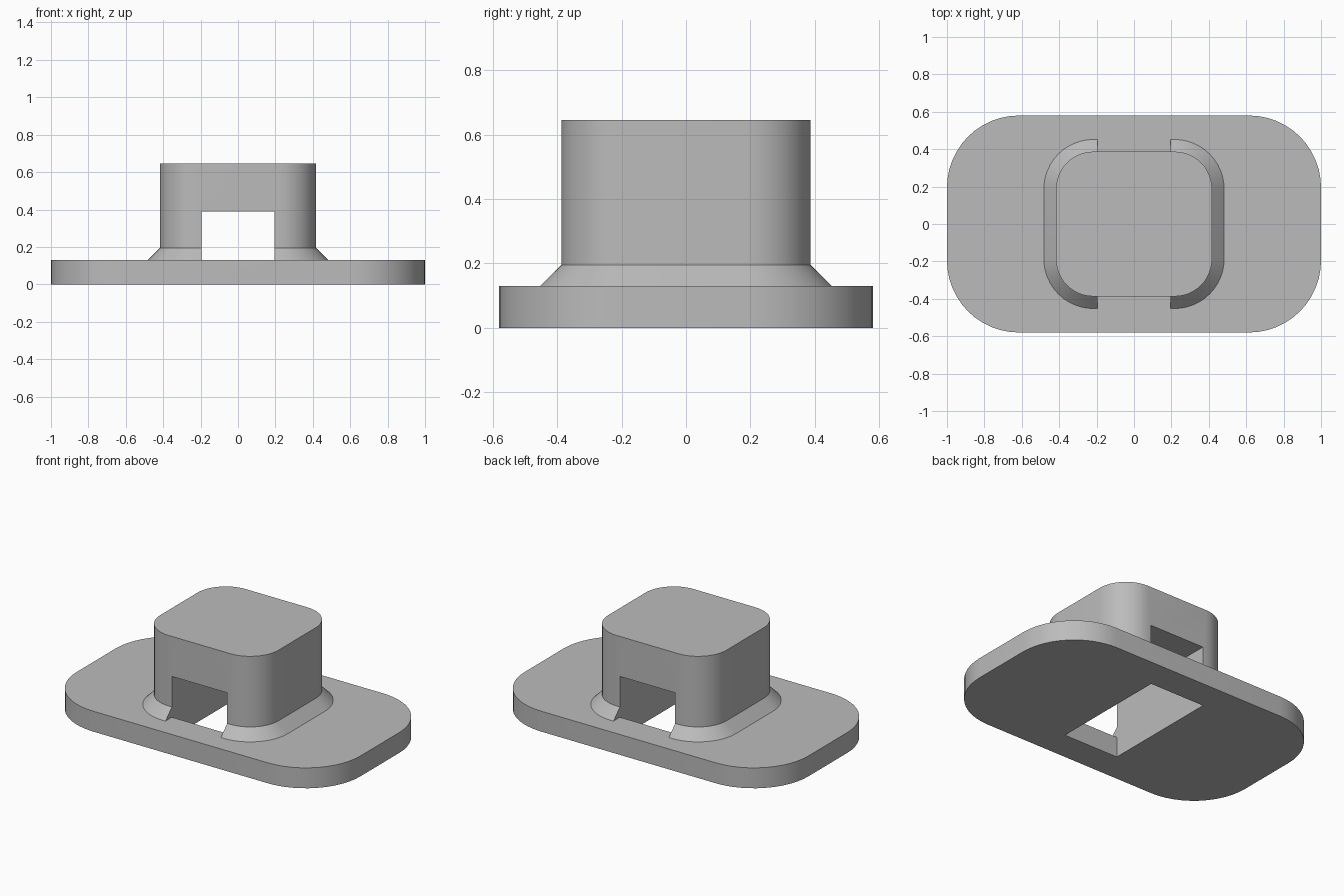
import bpy, bmesh
from math import sin, cos, pi, radians

default = bpy.data.objects.get("Cube")
if default:
    bpy.data.objects.remove(default, do_unlink=True)

STEPS = 12                      # segments per rounded corner
PLATE_TOP = 0.13
COLLAR_TOP = 0.195
TOWER_TOP = 0.645
SLOT_TOP = 0.39
SLOT_HALF = 0.195
TOWER_HALF_Y = 0.387

grey = bpy.data.materials.new("plain grey")
grey.use_nodes = True
colour = (0.5, 0.5, 0.5, 1)
grey.diffuse_color = colour
grey.node_tree.nodes["Principled BSDF"].inputs["Base Color"].default_value = colour


def rounded_rect(hx, hy, r):
    """Outline of a rounded rectangle, counter-clockwise."""
    points = []
    for k, (sx, sy) in enumerate([(1, 1), (-1, 1), (-1, -1), (1, -1)]):
        for i in range(STEPS + 1):
            a = (k + i / STEPS) * pi / 2
            points.append((sx * (hx - r) + r * cos(a), sy * (hy - r) + r * sin(a)))
    return points


def loft(name, sections):
    """Skin a stack of (half x, half y, radius, z) sections and cap the ends."""
    bm = bmesh.new()
    rings = [[bm.verts.new((x, y, z)) for x, y in rounded_rect(hx, hy, r)]
             for hx, hy, r, z in sections]
    n = len(rings[0])
    for low, high in zip(rings, rings[1:]):
        for i in range(n):
            j = (i + 1) % n
            bm.faces.new((low[i], low[j], high[j], high[i]))
    bm.faces.new(rings[0][::-1])
    bm.faces.new(rings[-1])
    return finish(name, bm)


def box(name, hx, hy, z0, z1):
    """Box centred on the z axis."""
    bm = bmesh.new()
    bmesh.ops.create_cube(bm, size=2)
    for v in bm.verts:
        v.co = (v.co.x * hx, v.co.y * hy, z1 if v.co.z > 0 else z0)
    return finish(name, bm)


def finish(name, bm):
    mesh = bpy.data.meshes.new(name)
    bm.to_mesh(mesh)
    bm.free()
    mesh.materials.append(grey)
    obj = bpy.data.objects.new(name, mesh)
    bpy.context.collection.objects.link(obj)
    return obj


def cut(obj, cutter):
    """Subtract the cutter and discard it."""
    cutter.hide_render = True
    mod = obj.modifiers.new("cut", 'BOOLEAN')
    mod.operation = 'DIFFERENCE'
    mod.solver = 'EXACT'
    mod.object = cutter
    bpy.context.view_layer.objects.active = obj
    bpy.ops.object.modifier_apply(modifier=mod.name)
    bpy.data.objects.remove(cutter, do_unlink=True)


# Base plate, sloped collar and solid tower in one skin
body = loft("flanged_tower", [
    (1.0, 0.58, 0.385, 0),
    (1.0, 0.58, 0.385, PLATE_TOP),
    (0.482, 0.452, 0.265, PLATE_TOP),
    (0.417, TOWER_HALF_Y, 0.2, COLLAR_TOP),
    (0.417, TOWER_HALF_Y, 0.2, TOWER_TOP),
])

# Slot from front to back, and the opening down through the plate
cut(body, box("slot_cutter", SLOT_HALF, 0.8, PLATE_TOP, SLOT_TOP))
cut(body, box("opening_cutter", SLOT_HALF, TOWER_HALF_Y, -0.2, SLOT_TOP - 0.1))

# Smooth rounded corners, crisp edges
bpy.ops.object.select_all(action='DESELECT')
body.select_set(True)
bpy.context.view_layer.objects.active = body
bpy.ops.object.shade_smooth_by_angle(angle=radians(30))
